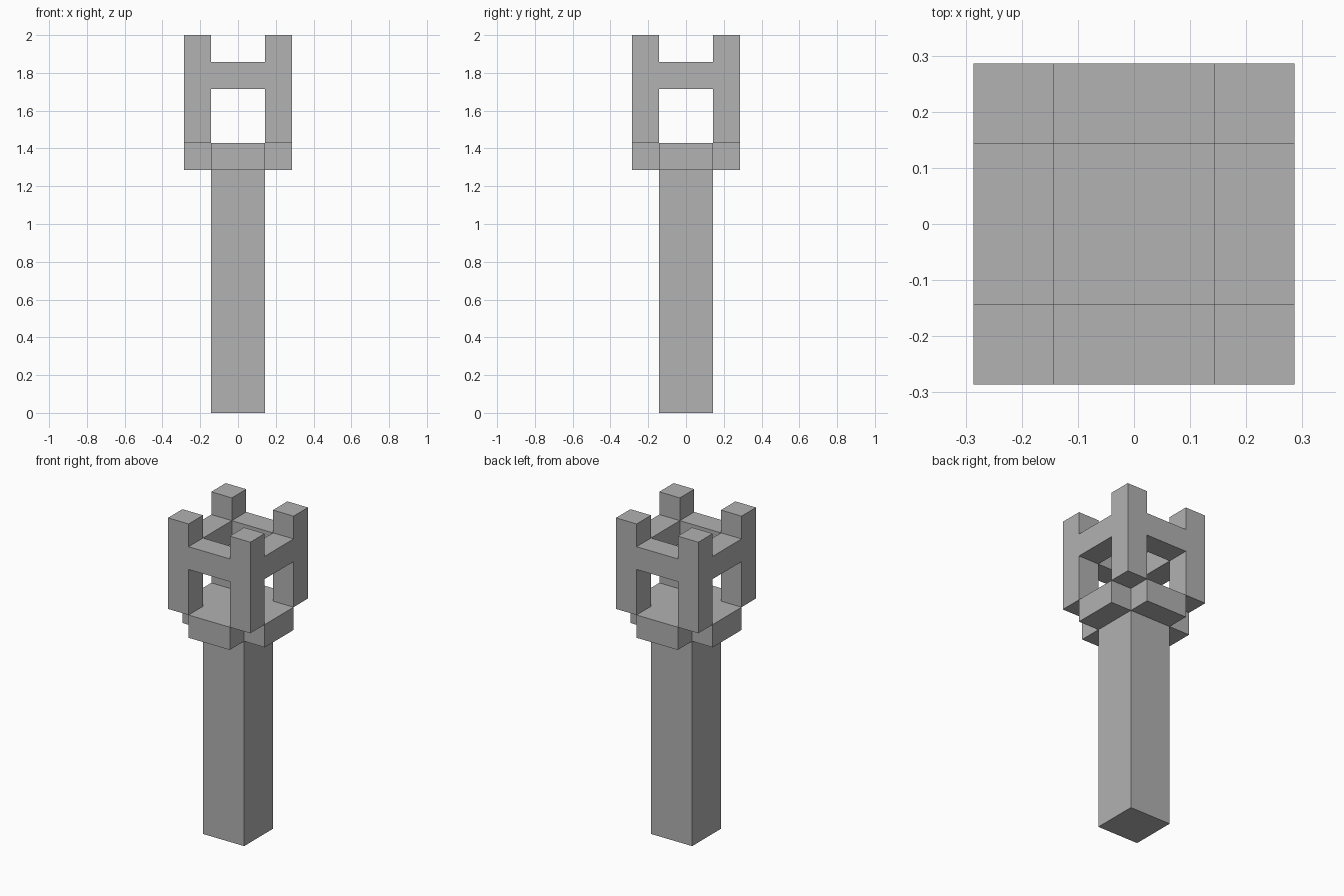
import bpy
import bmesh

U = 1 / 7  # building unit: the model is 14 units tall

default_cube = bpy.data.objects.get("Cube")
if default_cube:
    bpy.data.objects.remove(default_cube, do_unlink=True)

# Single stone grey
stone = bpy.data.materials.new("stone_grey")
stone.use_nodes = True
grey = (0.445, 0.445, 0.445, 1)
stone.diffuse_color = grey
stone.node_tree.nodes["Principled BSDF"].inputs["Base Color"].default_value = grey


def prism(name, outline, bottom, top):
    """Extrude a flat outline (in units) between two heights."""
    mesh = bpy.data.meshes.new(name)
    bm = bmesh.new()
    base = bm.faces.new([bm.verts.new((x * U, y * U, bottom * U)) for x, y in outline])
    grown = bmesh.ops.extrude_face_region(bm, geom=[base])["geom"]
    raised = [v for v in grown if isinstance(v, bmesh.types.BMVert)]
    bmesh.ops.translate(bm, verts=raised, vec=(0, 0, (top - bottom) * U))
    bmesh.ops.recalc_face_normals(bm, faces=bm.faces)
    bm.to_mesh(mesh)
    bm.free()
    mesh.materials.append(stone)
    obj = bpy.data.objects.new(name, mesh)
    bpy.context.collection.objects.link(obj)
    return obj


def block(name, x0, x1, y0, y1, bottom, top):
    return prism(name, [(x0, y0), (x1, y0), (x1, y1), (x0, y1)], bottom, top)


# Square shaft
block("shaft", -1, 1, -1, 1, 0, 9)

# Cross-shaped platform
quarter = [(2, -1), (2, 1), (1, 1)]
cross = []
for _ in range(4):
    cross += quarter
    quarter = [(-y, x) for x, y in quarter]
prism("cross_platform", cross, 9, 10)

# Corner posts and the rails that join them
for side, x0 in (("right", -2), ("left", 1)):
    for end, y0 in (("front", -2), ("back", 1)):
        block(f"{end}_{side}_post", x0, x0 + 1, y0, y0 + 1, 10, 14)
    block(f"{side}_rail", x0, x0 + 1, -1, 1, 12, 13)
for end, y0 in (("front", -2), ("back", 1)):
    block(f"{end}_rail", -1, 1, y0, y0 + 1, 12, 13)
